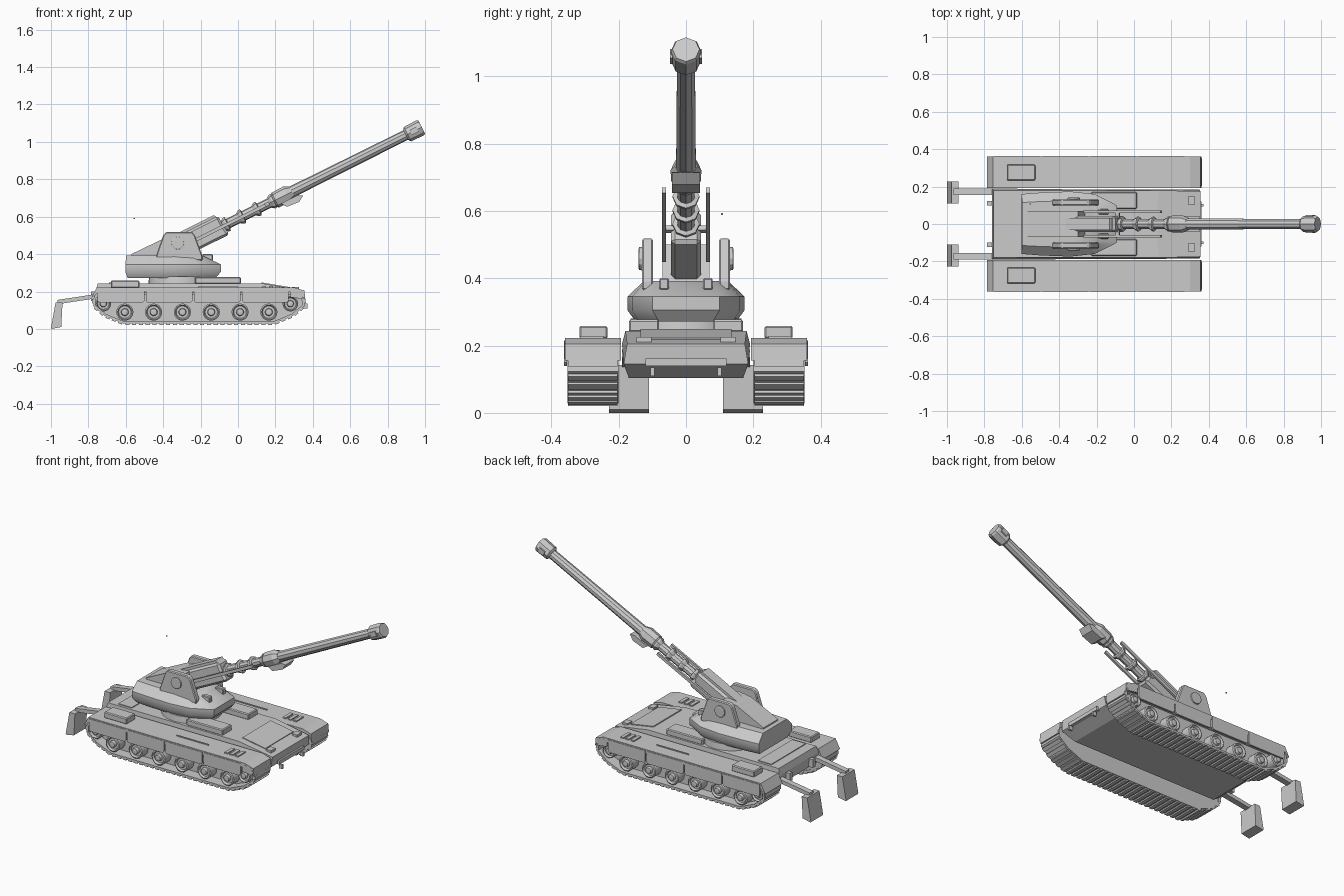
import bpy, bmesh, math
from mathutils import Matrix, Vector

if "Cube" in bpy.data.objects:
    bpy.data.objects.remove(bpy.data.objects["Cube"], do_unlink=True)

paint = bpy.data.materials.new("plain_grey")
paint.use_nodes = True
paint.diffuse_color = (0.6, 0.6, 0.6, 1)
paint.node_tree.nodes["Principled BSDF"].inputs["Base Color"].default_value = (0.6, 0.6, 0.6, 1)

SIDES = (("left", 1), ("right", -1))


def finish(name, bm, matrix=None, smooth=None, bevel=0):
    if matrix:
        bm.transform(matrix)
    bmesh.ops.recalc_face_normals(bm, faces=bm.faces)
    mesh = bpy.data.meshes.new(name)
    bm.to_mesh(mesh)
    bm.free()
    mesh.materials.append(paint)
    obj = bpy.data.objects.new(name, mesh)
    bpy.context.collection.objects.link(obj)
    if bevel:
        mod = obj.modifiers.new("Bevel", "BEVEL")
        mod.width, mod.segments = bevel, 1
    if smooth:
        bpy.ops.object.select_all(action="DESELECT")
        obj.select_set(True)
        bpy.context.view_layer.objects.active = obj
        bpy.ops.object.shade_smooth_by_angle(angle=math.radians(smooth))
    return obj


def add_loft(bm, rings):
    loops = [[bm.verts.new(p) for p in ring] for ring in rings]
    n = len(loops[0])
    for a, b in zip(loops, loops[1:]):
        for i in range(n):
            j = (i + 1) % n
            bm.faces.new((a[i], a[j], b[j], b[i]))
    bm.faces.new(loops[0])
    bm.faces.new(loops[-1])


def loft(name, rings, **kw):
    bm = bmesh.new()
    add_loft(bm, rings)
    return finish(name, bm, **kw)


def prism(name, profile, y0, y1, **kw):
    return loft(name, [[(x, y, z) for x, z in profile] for y in (y0, y1)], **kw)


def add_box(bm, lo, hi, matrix=Matrix()):
    size = [b - a for a, b in zip(lo, hi)]
    mid = [(a + b) / 2 for a, b in zip(lo, hi)]
    bmesh.ops.create_cube(bm, size=1, matrix=matrix @ Matrix.Translation(mid) @ Matrix.Diagonal((*size, 1)))


def box(name, lo, hi, **kw):
    bm = bmesh.new()
    add_box(bm, lo, hi)
    return finish(name, bm, **kw)


def lathe(name, profile, n, matrix, smooth=None):
    # profile is (distance along local x, radius)
    rings = [[(t, r * math.sin(2 * math.pi * i / n), r * math.cos(2 * math.pi * i / n))
              for i in range(n)] for t, r in profile]
    return loft(name, rings, matrix=matrix, smooth=smooth)


def plan(half, z):
    # closed outline mirrored across y = 0
    return [(x, y, z) for x, y in half] + [(x, -y, z) for x, y in reversed(half)]


# Hull
loft("hull", [
    plan([(-0.70, 0.17), (0.27, 0.17)], 0.104),
    plan([(-0.755, 0.185), (0.35, 0.185)], 0.145),
    plan([(-0.76, 0.19), (0.355, 0.175)], 0.205),
    plan([(-0.75, 0.18), (0.13, 0.18)], 0.243)])
box("engine_cover", (-0.69, -0.165, 0.24), (-0.60, 0.165, 0.248))
glacis = Matrix.Translation((0.13, 0, 0.243)) @ Matrix.Rotation(math.atan2(0.038, 0.225), 4, "Y")
bm = bmesh.new()
add_box(bm, (-0.005, -0.135, -0.005), (0.15, 0.135, 0.005), glacis)
finish("front_hatch", bm)
box("nose_bar", (0.34, -0.12, 0.14), (0.362, 0.12, 0.162))

# Track layout and wheel positions
path = [(0.19, 0.034), (0.29, 0.075), (0.35, 0.125), (0.345, 0.17), (0.30, 0.19),
        (-0.71, 0.19), (-0.765, 0.17), (-0.768, 0.125), (-0.71, 0.075), (-0.61, 0.034)]
wheels = [(-0.605 + 0.154 * i, 0.09, 0.046) for i in range(6)]
wheels += [(-0.72, 0.135, 0.042), (0.28, 0.135, 0.042)]

for side, s in SIDES:
    mirror = Matrix.Diagonal((1, s, 1, 1))

    # Track belt with raised links
    bm = bmesh.new()
    for (x0, z0), (x1, z1) in zip(path, path[1:] + path[:1]):
        a, d = Vector((x0, 0, z0)), Vector((x1 - x0, 0, z1 - z0))
        length = d.length
        m = Matrix.Translation(a) @ Matrix.Rotation(math.atan2(-d.z, d.x), 4, "Y")
        add_box(bm, (-0.003, 0.2, -0.006), (length + 0.003, 0.352, 0.006), m)
        count = max(1, round(length / 0.036))
        for i in range(count):
            t = (i + 0.5) * length / count
            add_box(bm, (t - 0.011, 0.203, -0.014), (t + 0.011, 0.35, 0), m)
    finish(side + "_track", bm, matrix=mirror)
    prism(side + "_track_core", path, s * 0.205, s * 0.285)

    # Road wheels, sprocket and idler
    for i, (x, z, r) in enumerate(wheels):
        m = Matrix.Translation((x, s * 0.275, z)) @ Matrix.Rotation(s * math.pi / 2, 4, "Z")
        lathe(f"{side}_wheel_{i + 1}", [(0, r), (0.066, r), (0.07, r * 0.85), (0.058, r * 0.72),
              (0.058, r * 0.45), (0.074, r * 0.38), (0.076, r * 0.15)], 16, m, smooth=35)

    # Fender deck with sloped ends, and its fittings
    prism(side + "_fender", [(-0.785, 0.165), (-0.755, 0.222), (0.30, 0.222), (0.355, 0.205),
                             (0.36, 0.155), (0.335, 0.196), (-0.74, 0.2)], s * 0.193, s * 0.36)
    for i in range(4):
        x = -0.75 + i * 0.257
        prism(f"{side}_skirt_{i + 1}", [(x, 0.215), (x, 0.15), (x + 0.01, 0.14), (x + 0.239, 0.14),
                                        (x + 0.249, 0.15), (x + 0.249, 0.215)], s * 0.353, s * 0.363)
    prism(side + "_front_flap", [(0.28, 0.215), (0.28, 0.17), (0.345, 0.16), (0.35, 0.205)],
          s * 0.353, s * 0.361)
    box(side + "_stowage_box", (-0.68, s * 0.275 - 0.042, 0.22), (-0.527, s * 0.275 + 0.042, 0.258), bevel=0.005)
    box(side + "_deck_rib", (-0.215, s * 0.28 - 0.003, 0.22), (0, s * 0.28 + 0.003, 0.228))
    bm = bmesh.new()
    for x in (0.13, 0.165, 0.2):
        add_box(bm, (x, 0.245, 0.22), (x + 0.021, 0.315, 0.229))
    finish(side + "_grille", bm, matrix=mirror)
    box(side + "_deck_locker", (-0.23, s * 0.125 - 0.045, 0.24), (0.015, s * 0.125 + 0.045, 0.277), bevel=0.005)
    box(side + "_headlight", (0.29, s * 0.125 - 0.022, 0.2), (0.325, s * 0.125 + 0.022, 0.225))
    box(side + "_tow_hook", (0.35, s * 0.1 - 0.006, 0.11), (0.372, s * 0.1 + 0.006, 0.135))

    # Rear spade and arm
    prism(side + "_spade_arm", [(-0.965, 0.132), (-0.75, 0.165), (-0.75, 0.188), (-0.965, 0.155)],
          s * 0.155, s * 0.19)
    prism(side + "_spade", [(-1.0, 0.005), (-0.998, 0), (-0.945, 0.01), (-0.938, 0.142), (-0.975, 0.142)],
          s * 0.11, s * 0.228)
    box(side + "_arm_bracket", (-0.785, s * 0.11 - 0.012, 0.15), (-0.75, s * 0.11 + 0.012, 0.2))

    # Gun trunnion cheek and its round cap
    prism(side + "_trunnion_cheek", [(-0.44, 0.365), (-0.435, 0.40), (-0.40, 0.5), (-0.385, 0.518),
          (-0.245, 0.518), (-0.23, 0.5), (-0.19, 0.39), (-0.19, 0.365)], s * 0.098, s * 0.131, bevel=0.005)
    m = Matrix.Translation((-0.322, s * 0.125, 0.458)) @ Matrix.Rotation(s * math.pi / 2, 4, "Z")
    lathe(side + "_trunnion_cap", [(0, 0.035), (0.014, 0.034), (0.016, 0.028)], 12, m)
    box(side + "_sight", (-0.19, s * 0.065 - 0.014, 0.365), (-0.135, s * 0.065 + 0.014, 0.40), bevel=0.004)

# Turret and its ring
lathe("turret_ring", [(0, 0.17), (0.04, 0.165)], 32,
      Matrix.Translation((-0.31, 0, 0.24)) @ Matrix.Rotation(-math.pi / 2, 4, "Y"), smooth=35)
loft("turret", [
    plan([(-0.59, 0.135), (-0.5, 0.145), (-0.34, 0.15), (-0.22, 0.14), (-0.12, 0.08)], 0.272),
    plan([(-0.602, 0.16), (-0.5, 0.168), (-0.34, 0.174), (-0.21, 0.16), (-0.092, 0.1)], 0.305),
    plan([(-0.602, 0.16), (-0.5, 0.168), (-0.34, 0.174), (-0.21, 0.16), (-0.092, 0.1)], 0.345),
    plan([(-0.598, 0.115), (-0.5, 0.12), (-0.34, 0.125), (-0.25, 0.12), (-0.19, 0.09)], 0.392)],
    smooth=40)
prism("breech_cover", [(-0.57, 0.385), (-0.57, 0.40), (-0.39, 0.487), (-0.30, 0.50), (-0.26, 0.385)],
      -0.07, 0.07)
box("aerial_tip", (-0.558, 0.104, 0.588), (-0.552, 0.11, 0.594))

# Gun, laid out along local x and then elevated
gun = Matrix.Translation((-0.32, 0, 0.43)) @ Matrix.Rotation(math.radians(-26.5), 4, "Y")
prism("gun_cradle", [(-0.06, -0.04), (0.0, 0.06), (0.27, 0.06), (0.27, 0.0), (0.28, -0.055), (0.05, -0.055)],
      -0.044, 0.044, matrix=gun, bevel=0.012)
prism("cradle_top_plate", [(-0.05, 0.055), (0.26, 0.055), (0.25, 0.075), (-0.02, 0.075)],
      -0.032, 0.032, matrix=gun)
lathe("recoil_tube", [(0.1, 0.027), (0.64, 0.027)], 10, gun, smooth=20)
for i in range(4):
    t = 0.285 + i * 0.092
    lathe(f"tube_collar_{i + 1}", [(t - 0.018, 0.028), (t, 0.04), (t + 0.01, 0.04), (t + 0.014, 0.028)], 8, gun)
lathe("barrel_sleeve", [(0.565, 0.032), (0.58, 0.044), (0.65, 0.046), (0.68, 0.033)], 8, gun)
prism("sleeve_bracket", [(0.6, -0.03), (0.7, -0.03), (0.725, -0.045), (0.69, -0.066), (0.62, -0.06)],
      -0.042, 0.042, matrix=gun)
lathe("barrel", [(0.64, 0.031), (1.38, 0.028)], 10, gun)
lathe("muzzle_brake", [(1.36, 0.03), (1.37, 0.043), (1.445, 0.045), (1.455, 0.04)], 8, gun)
for side, s in SIDES:
    box(side + "_recoil_rail", (0.06, s * 0.066 - 0.006, -0.01), (0.52, s * 0.066 + 0.006, 0.008), matrix=gun)
    box(side + "_rail_mount", (0.25, s * 0.05 - 0.015, -0.008), (0.27, s * 0.05 + 0.015, 0.006), matrix=gun)
    box(side + "_muzzle_vent", (1.39, s * 0.044 - 0.004, -0.015), (1.43, s * 0.044 + 0.004, 0.015), matrix=gun)
